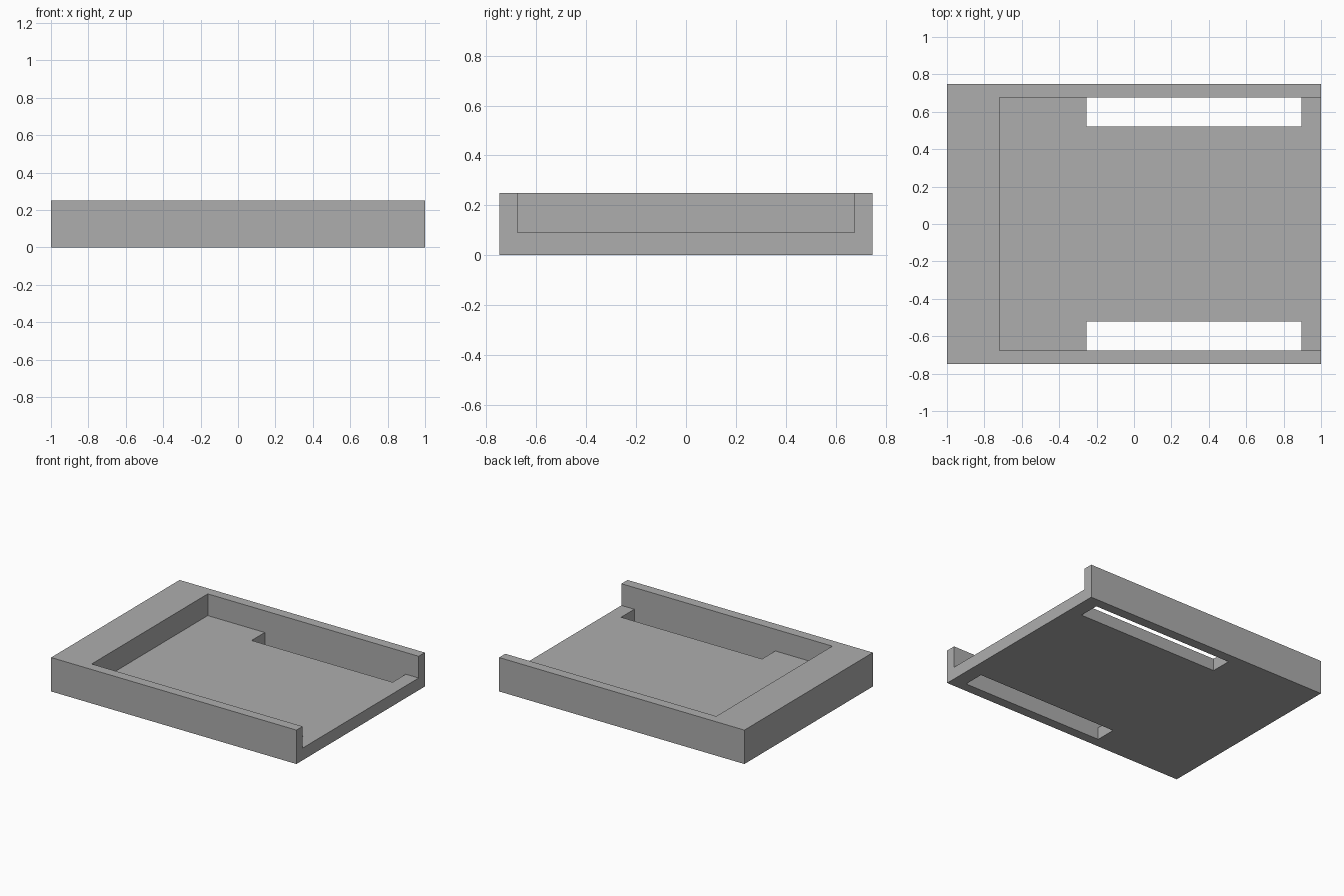
import bpy
from mathutils import Vector

default = bpy.data.objects.get("Cube")
if default:
    bpy.data.objects.remove(default, do_unlink=True)

# Overall sizes
HALF_X, HALF_Y, HEIGHT = 1.0, 0.748, 0.25
FLOOR = 0.09          # thickness of the tray floor
INNER_Y = 0.676       # inside face of the side walls
POCKET_X = -0.72      # where the thick end block stops
SLOT_X = (-0.255, 0.895)
SLOT_Y = 0.522        # inner edge of the slots

grey = bpy.data.materials.new("light_grey")
grey.use_nodes = True
COLOR = (0.42, 0.42, 0.42, 1)
grey.diffuse_color = COLOR
grey.node_tree.nodes["Principled BSDF"].inputs["Base Color"].default_value = COLOR


def box(name, low, high):
    """Axis-aligned block between two corners."""
    low, high = Vector(low), Vector(high)
    bpy.ops.mesh.primitive_cube_add(size=1)
    obj = bpy.context.object
    obj.name = obj.data.name = name
    for v in obj.data.vertices:
        v.co = [high[i] if v.co[i] > 0 else low[i] for i in range(3)]
    obj.data.materials.append(grey)
    return obj


def cut(target, cutter):
    """Subtract the cutter from the target, then discard it."""
    mod = target.modifiers.new("cut", "BOOLEAN")
    mod.operation = "DIFFERENCE"
    mod.solver = "EXACT"
    mod.object = cutter
    bpy.context.view_layer.objects.active = target
    bpy.ops.object.modifier_apply(modifier=mod.name)
    bpy.data.objects.remove(cutter, do_unlink=True)


# Solid block
tray = box("tray", (-HALF_X, -HALF_Y, 0), (HALF_X, HALF_Y, HEIGHT))

# Pocket, open at the top and at the +x end
cut(tray, box("pocket_cutter", (POCKET_X, -INNER_Y, FLOOR),
              (HALF_X + 0.2, INNER_Y, HEIGHT + 0.2)))

# Long slots through the floor, against each side wall
for side in (-1, 1):
    ys = sorted((side * SLOT_Y, side * INNER_Y))
    cut(tray, box("slot_cutter", (SLOT_X[0], ys[0], -0.2),
                  (SLOT_X[1], ys[1], HEIGHT / 2)))
